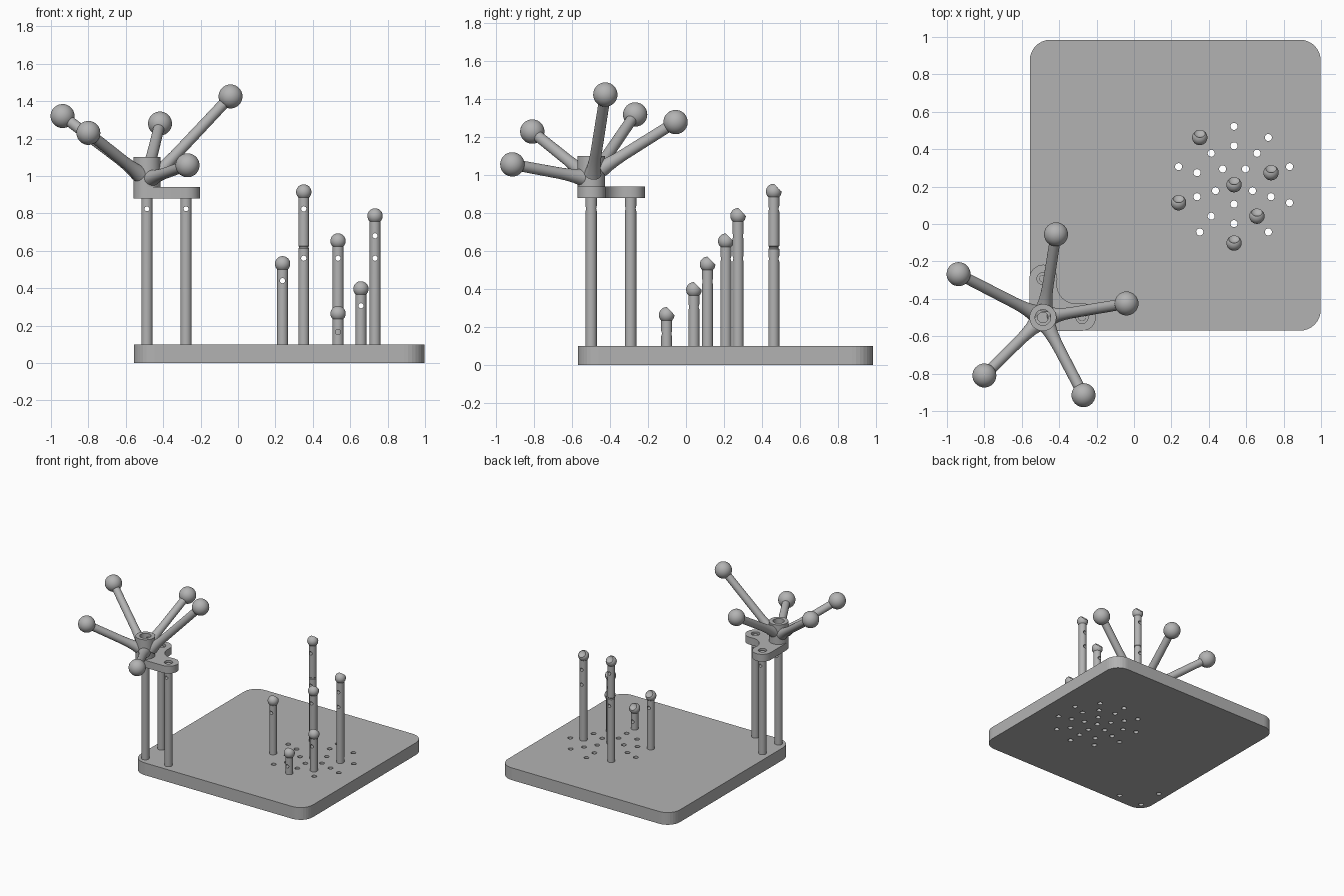
import bpy, bmesh, math
from mathutils import Vector, Matrix

if "Cube" in bpy.data.objects:
    bpy.data.objects.remove(bpy.data.objects["Cube"])

grey = bpy.data.materials.new("plain_grey")
grey.diffuse_color = (0.45, 0.45, 0.45, 1)
grey.use_nodes = True
grey.node_tree.nodes["Principled BSDF"].inputs["Base Color"].default_value = grey.diffuse_color


def finish(name, bm, smooth=True):
    bmesh.ops.recalc_face_normals(bm, faces=bm.faces)
    me = bpy.data.meshes.new(name)
    bm.to_mesh(me)
    bm.free()
    me.materials.append(grey)
    if smooth:
        me.shade_smooth()
        me.set_sharp_from_angle(angle=math.radians(32))
    ob = bpy.data.objects.new(name, me)
    bpy.context.scene.collection.objects.link(ob)
    return ob


def lathe(bm, profile, origin, axis=(0, 0, 1), n=28):
    """Revolve (radius, height) points about an axis; ends are closed."""
    mat = Matrix.Translation(origin) @ Vector((0, 0, 1)).rotation_difference(Vector(axis)).to_matrix().to_4x4()
    rings = []
    for r, h in profile:
        if r < 1e-6:
            rings.append([bm.verts.new(mat @ Vector((0, 0, h)))])
        else:
            rings.append([bm.verts.new(mat @ Vector((r * math.cos(2 * math.pi * i / n),
                                                     r * math.sin(2 * math.pi * i / n), h))) for i in range(n)])
    for a, b in zip(rings, rings[1:]):
        for i in range(n):
            j = (i + 1) % n
            if len(a) == 1:
                bm.faces.new((a[0], b[i], b[j]))
            elif len(b) == 1:
                bm.faces.new((a[i], a[j], b[0]))
            else:
                bm.faces.new((a[i], a[j], b[j], b[i]))
    for ring in (rings[0], rings[-1]):
        if len(ring) > 1:
            bm.faces.new(ring)


def arc(cx, cy, r, a0, a1, n=8):
    return [(cx + r * math.cos(math.radians(a0 + (a1 - a0) * i / n)),
             cy + r * math.sin(math.radians(a0 + (a1 - a0) * i / n))) for i in range(n + 1)]


def prism(bm, outline, z0, z1):
    f = bm.faces.new([bm.verts.new((x, y, z0)) for x, y in outline])
    ext = bmesh.ops.extrude_face_region(bm, geom=[f], use_keep_orig=True)
    for v in ext["geom"]:
        if isinstance(v, bmesh.types.BMVert):
            v.co.z = z1


def cut(ob, cutter_bm, smooth=True):
    cutter = finish("cutter", cutter_bm, False)
    cutter.hide_render = True
    mod = ob.modifiers.new("cut", 'BOOLEAN')
    mod.operation, mod.solver, mod.object = 'DIFFERENCE', 'EXACT', cutter
    bpy.context.view_layer.update()
    dg = bpy.context.evaluated_depsgraph_get()
    me = bpy.data.meshes.new_from_object(ob.evaluated_get(dg))
    ob.modifiers.clear()
    ob.data = me
    if smooth:
        me.shade_smooth()
        me.set_sharp_from_angle(angle=math.radians(32))
    bpy.data.objects.remove(cutter)


# Layout of the hole rings, the pegs and the stand
CX, CY = 0.535, 0.21


def spot(r, deg):
    return (CX + r * math.cos(math.radians(deg)), CY + r * math.sin(math.radians(deg)))


spots = [spot(0, 0)] + [spot(0.104, -90 + 72 * k) for k in range(5)]
spots += [spot(r, 90 + 36 * k) for r in (0.208, 0.312) for k in range(10)]
HX, HY = -0.487, -0.5
posts = [(HX, HY), (-0.278, HY), (HX, -0.292)]

# Base plate with rounded corners and through holes
bm = bmesh.new()
x0, x1, y0, y1, R = -0.557, 0.998, -0.57, 0.985, 0.11
prism(bm, arc(x1 - R, y1 - R, R, 0, 90) + arc(x0 + R, y1 - R, R, 90, 180)
      + arc(x0 + R, y0 + R, R, 180, 270) + arc(x1 - R, y0 + R, R, 270, 360), 0, 0.1)
base = finish("base_plate", bm, False)
bm = bmesh.new()
for x, y in spots + posts:
    lathe(bm, [(0.019, -0.1), (0.019, 0.2)], (x, y, 0), n=20)
cut(base, bm, False)

# Ball-topped pegs with cross holes and a cupped dish at the back of each ball
BR, SR = 0.041, 0.029
pegs = [(0.312, 126, 0.914, (0.824, 0.56)), (0.208, 18, 0.786, (0.68, 0.56)),
        (0, 0, 0.652, (0.56,)), (0.312, 198, 0.53, (0.44,)),
        (0.208, -54, 0.396, (0.306,)), (0.312, -90, 0.264, (0.166,))]
for k, (r, deg, zb, holes) in enumerate(pegs):
    x, y = spot(r, deg)
    start = math.degrees(-math.acos(SR / BR))
    prof = [(0.0185, 0.02), (0.0185, 0.1), (SR, 0.1)]
    if k == 0:
        prof += [(SR, 0.612), (0.025, 0.616), (0.025, 0.622), (SR, 0.626)]
    prof += arc(0, zb, BR, start, 89, 14)[:-1] + [(0, zb + BR)]
    bm = bmesh.new()
    lathe(bm, prof, (x, y, 0))
    peg = finish("peg_%d" % (k + 1), bm)
    bm = bmesh.new()
    bmesh.ops.create_uvsphere(bm, u_segments=24, v_segments=16, radius=BR,
                              matrix=Matrix.Translation((x, y + BR, zb + BR)))
    for z in holes:
        lathe(bm, [(0.014, -0.1), (0.014, 0.1)], (x, y, z), (0, 1, 0), 16)
    cut(peg, bm)

# Three stand posts with cross holes near the top
for k, (x, y) in enumerate(posts):
    bm = bmesh.new()
    lathe(bm, [(0.0185, 0.02), (0.0185, 0.1), (0.03, 0.1), (0.03, 0.88), (0.02, 0.88), (0.02, 0.93)], (x, y, 0))
    post = finish("stand_post_%d" % (k + 1), bm)
    bm = bmesh.new()
    lathe(bm, [(0.013, -0.1), (0.013, 0.1)], (x, y, 0.824), (0, 1, 0), 16)
    cut(post, bm)

# L-shaped bracket on the posts
E = 0.075
bm = bmesh.new()
ax, ay = posts[1]
bx, by = posts[2]
prism(bm, arc(HX, HY, 0.072, 180, 270) + arc(ax, ay + 0.003, E, -90, 90)
      + arc(HX + E + 0.1, HY + E + 0.1, 0.1, 270, 180) + arc(bx + 0.002, by, E, 0, 180), 0.88, 0.94)
bracket = finish("corner_bracket", bm)
bm = bmesh.new()
for x, y in posts[1:]:
    lathe(bm, [(0.032, 0.92), (0.032, 1.0)], (x, y, 0))
    lathe(bm, [(0.0202, 0.8), (0.0202, 0.925)], (x, y, 0))
cut(bracket, bm)

# Hub with an open bore
bm = bmesh.new()
lathe(bm, [(0, 0.935), (0.072, 0.935), (0.072, 1.1), (0.042, 1.1), (0.042, 1.05), (0.028, 1.05),
           (0.028, 1.03), (0, 1.03)], (HX, HY, 0), n=36)
finish("hub", bm)

# Flared arms ending in balls
balls = [(-0.04, -0.425, 1.425, 0.95), (-0.417, -0.055, 1.28, 1.0), (-0.938, -0.268, 1.32, 0.98),
         (-0.8, -0.81, 1.23, 0.98), (-0.27, -0.915, 1.057, 0.98)]
for k, (x, y, z, zo) in enumerate(balls):
    o, tip = Vector((HX, HY, zo)), Vector((x, y, z))
    d = tip - o
    L = d.length
    s = 0.055 * L / math.hypot(d.x, d.y)
    bm = bmesh.new()
    lathe(bm, [(0.045, s), (0.037, s + 0.04), (0.032, s + 0.09), (0.03, s + 0.14), (0.029, L - 0.03)],
          o, d.normalized())
    finish("arm_%d" % (k + 1), bm)
    bm = bmesh.new()
    bmesh.ops.create_uvsphere(bm, u_segments=32, v_segments=20, radius=0.064, matrix=Matrix.Translation(tip))
    finish("arm_ball_%d" % (k + 1), bm)
